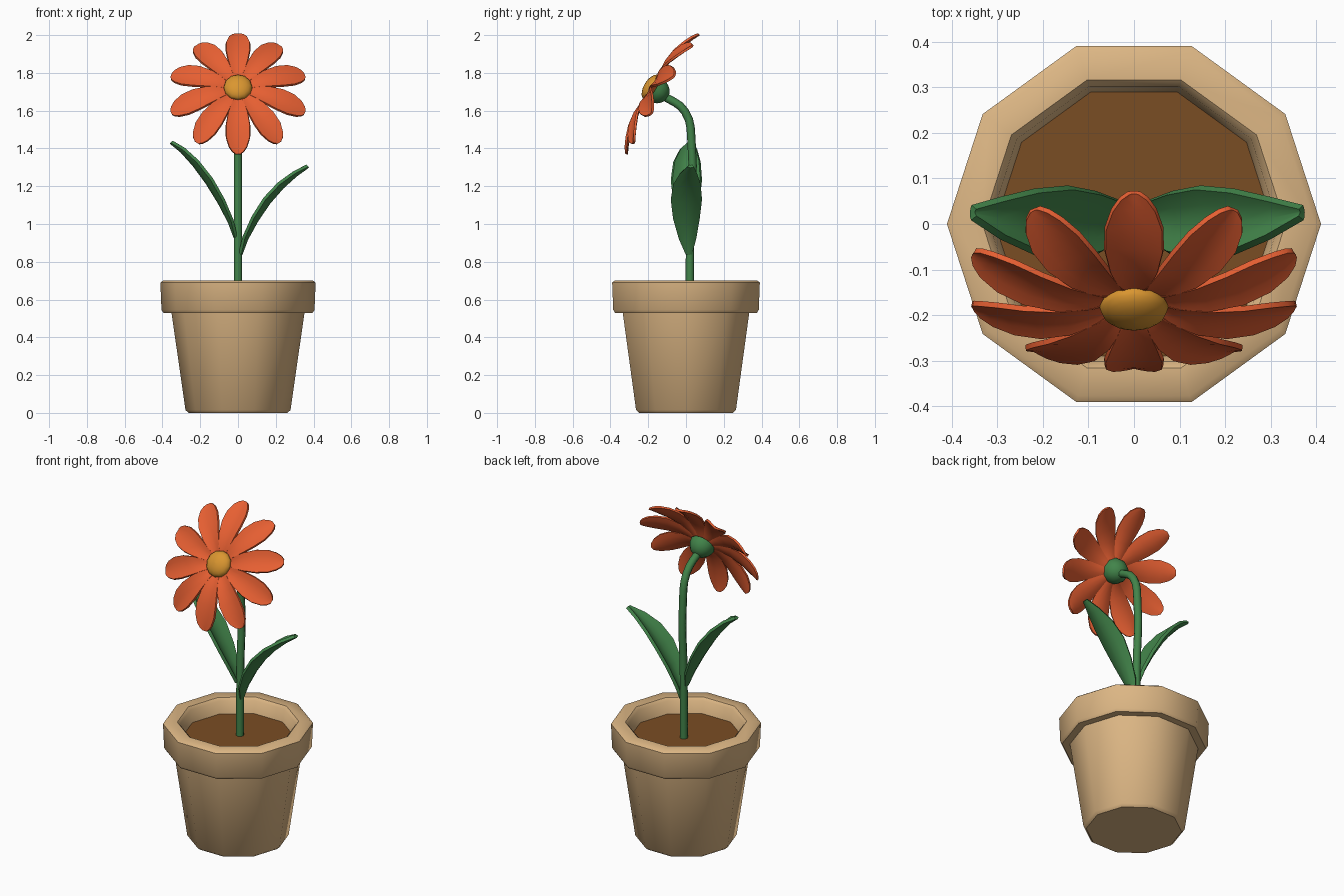
import bpy, bmesh, math
from mathutils import Vector, Matrix

if "Cube" in bpy.data.objects:
    bpy.data.objects.remove(bpy.data.objects["Cube"])


def material(name, rgb):
    """Flat colour from sRGB 0-255 values."""
    lin = [((c / 255 + 0.055) / 1.055) ** 2.4 for c in rgb]
    m = bpy.data.materials.new(name)
    m.diffuse_color = (*lin, 1)
    m.use_nodes = True
    m.node_tree.nodes["Principled BSDF"].inputs["Base Color"].default_value = m.diffuse_color
    return m


CLAY = material("clay", (220, 182, 132))
SOIL = material("soil", (122, 77, 36))
GREEN = material("green", (66, 132, 74))
ORANGE = material("orange", (230, 95, 50))
GOLD = material("gold", (218, 150, 48))


def finish(name, bm, mat, angle=40):
    bmesh.ops.recalc_face_normals(bm, faces=bm.faces)
    me = bpy.data.meshes.new(name)
    bm.to_mesh(me)
    bm.free()
    ob = bpy.data.objects.new(name, me)
    bpy.context.collection.objects.link(ob)
    me.materials.append(mat)
    smooth(ob, angle)
    return ob


def smooth(ob, angle):
    bpy.ops.object.select_all(action='DESELECT')
    ob.select_set(True)
    bpy.context.view_layer.objects.active = ob
    bpy.ops.object.shade_smooth_by_angle(angle=math.radians(angle))


def lathe(name, profile, sides, mat, matrix=Matrix(), angle=40):
    """Revolve (radius, height) points around z; both ends are capped."""
    bm = bmesh.new()
    rings = [[bm.verts.new((r * math.cos(k * math.tau / sides),
                            r * math.sin(k * math.tau / sides), z))
              for k in range(sides)] for r, z in profile]
    for a, b in zip(rings, rings[1:]):
        for k in range(sides):
            j = (k + 1) % sides
            bm.faces.new((a[k], a[j], b[j], b[k]))
    bm.faces.new(rings[0])
    bm.faces.new(rings[-1])
    bm.transform(matrix)
    return finish(name, bm, mat, angle)


def blade(name, path, widths, side, cup, thick, mat, matrix=Matrix()):
    """Creased strip along a path, edges raised by cup * half width."""
    bm = bmesh.new()
    path = [Vector(p) for p in path]
    rows = []
    for i, (p, w) in enumerate(zip(path, widths)):
        t = (path[min(i + 1, len(path) - 1)] - path[max(i - 1, 0)]).normalized()
        up = t.cross(side)
        rows.append([bm.verts.new(p + side * w * s + up * w * cup * s * s)
                     for s in (-1, -0.55, 0, 0.55, 1)])
    for a, b in zip(rows, rows[1:]):
        for k in range(4):
            bm.faces.new((a[k], a[k + 1], b[k + 1], b[k]))
    bm.transform(matrix)
    ob = finish(name, bm, mat)
    mod = ob.modifiers.new("thickness", 'SOLIDIFY')
    mod.thickness = thick
    mod.offset = 0
    bpy.ops.object.modifier_apply(modifier=mod.name)
    smooth(ob, 40)
    return ob


# ten-sided pot with a heavy rim, and the soil inside
lathe("pot", [(.262, 0), (.278, .015), (.352, .53), (.395, .53), (.405, .545),
              (.411, .69), (.397, .70), (.333, .70), (.318, .685), (.30, .58)],
      10, CLAY)
lathe("soil", [(.295, .57), (.309, .612)], 10, SOIL)

# stem: straight, then nodding forward
cu = bpy.data.curves.new("stem", 'CURVE')
cu.dimensions = '3D'
cu.bevel_depth = .022
cu.bevel_resolution = 2
cu.use_fill_caps = True
cu.resolution_u = 4
sp = cu.splines.new('BEZIER')
knots = [(.02, .58), (.022, 1.0), (.03, 1.42), (-.005, 1.595), (-.13, 1.685)]
sp.bezier_points.add(len(knots) - 1)
for bp, (y, z) in zip(sp.bezier_points, knots):
    bp.co = (0, y, z)
    bp.handle_left_type = bp.handle_right_type = 'AUTO'
stem = bpy.data.objects.new("stem", cu)
bpy.context.collection.objects.link(stem)
cu.materials.append(GREEN)
bpy.ops.object.select_all(action='DESELECT')
stem.select_set(True)
bpy.context.view_layer.objects.active = stem
bpy.ops.object.convert(target='MESH')
smooth(stem, 50)

# two leaves
leaf_w = [.012, .042, .066, .078, .068, .042, .012]
right = [(.015, .015, .84), (.045, .008, .92), (.10, .002, 1.02), (.165, .002, 1.115),
         (.235, .005, 1.195), (.305, .013, 1.258), (.37, .025, 1.305)]
left = [(-.015, .015, .93), (-.045, .008, 1.01), (-.10, .002, 1.115), (-.165, .002, 1.22),
        (-.235, .005, 1.315), (-.30, .013, 1.387), (-.355, .025, 1.432)]
for name, path, s in (("right_leaf", right, 1), ("left_leaf", left, -1)):
    blade(name, path, leaf_w, Vector((0, s, 0)), .4, .018, GREEN)

# flower head frame: local z is the direction the flower faces
head = Matrix(((1, 0, 0, 0), (0, .516, -.856, -.12),
               (0, .856, .516, 1.685), (0, 0, 0, 1)))

# ten petals arching back towards their tips
petal = [(.03, .05, .016), (.09, .068, .032), (.16, .07, .052), (.23, .058, .064),
         (.29, .038, .063), (.335, .02, .048), (.359, .008, .03), (.37, .002, .012)]
for k in range(10):
    blade(f"petal_{k + 1}", [(0, r, h) for r, h, w in petal],
          [w for r, h, w in petal], Vector((-1, 0, 0)), .2, .012, ORANGE,
          head @ Matrix.Rotation(k * math.tau / 10, 4, 'Z'))


# domed centre and the green cup behind the petals
def dome(radius, base, height):
    return [(radius * math.cos(a) + .001, base + height * math.sin(a))
            for a in (i * math.pi / 10 for i in range(6))]


lathe("flower_centre", [(.06, .05)] + dome(.075, .072, .042), 12, GOLD, head, 60)
lathe("flower_cup", dome(.072, .05, -.078), 10, GREEN, head, 60)
